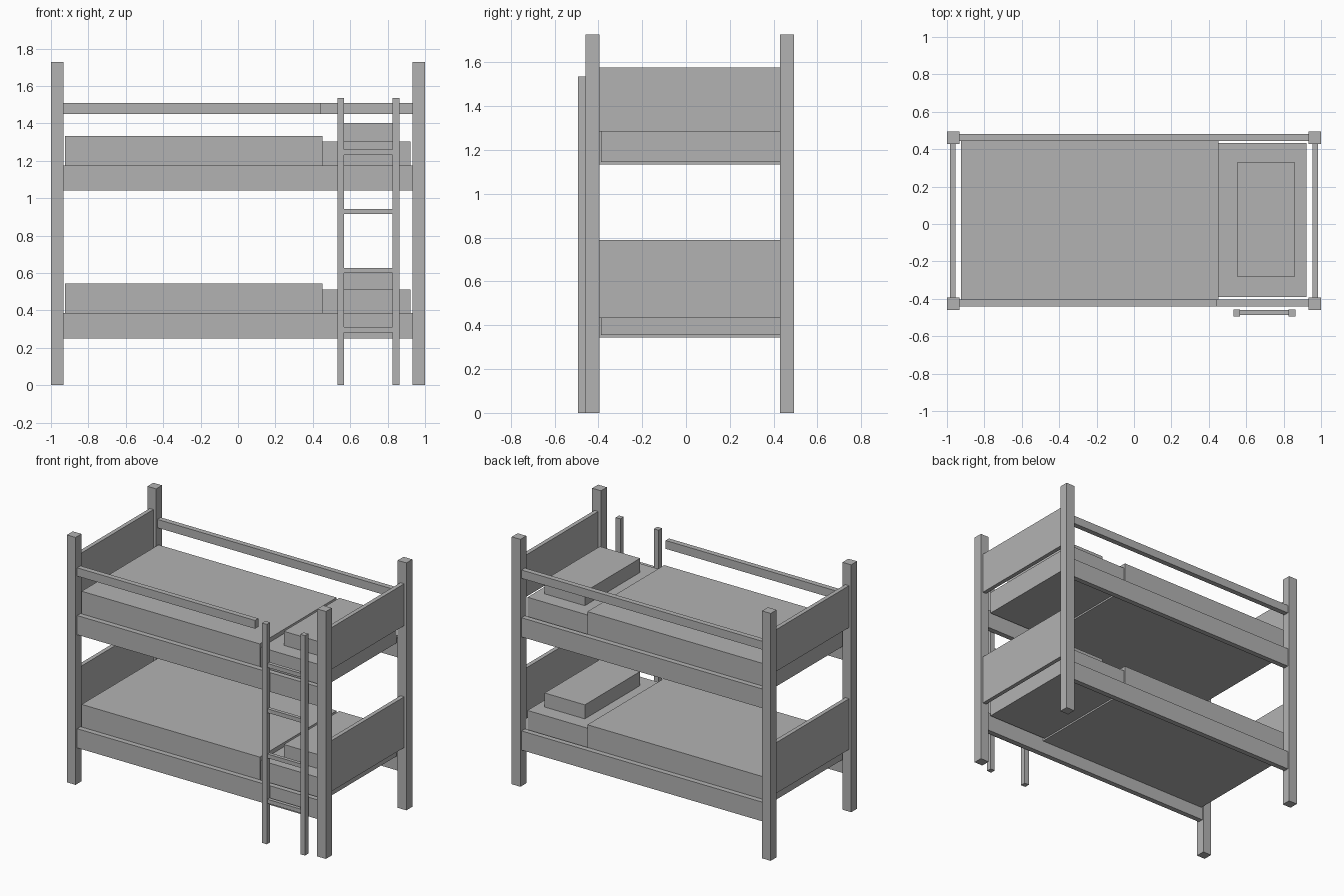
import bpy

if "Cube" in bpy.data.objects:
    bpy.data.objects.remove(bpy.data.objects["Cube"])

grey = bpy.data.materials.new("plain_grey")
grey.diffuse_color = (0.45, 0.45, 0.45, 1)
grey.use_nodes = True
grey.node_tree.nodes["Principled BSDF"].inputs["Base Color"].default_value = grey.diffuse_color


def box(name, x0, x1, y0, y1, z0, z1):
    """Axis-aligned box between two corners."""
    bpy.ops.mesh.primitive_cube_add(
        size=1, location=((x0 + x1) / 2, (y0 + y1) / 2, (z0 + z1) / 2))
    ob = bpy.context.object
    ob.name = name
    ob.scale = (x1 - x0, y1 - y0, z1 - z0)
    bpy.ops.object.transform_apply(location=False, rotation=False, scale=True)
    ob.data.materials.append(grey)
    return ob


# Depth ranges of the front and back posts and rails
POST_Y = {"front": (-0.459, -0.394), "back": (0.429, 0.494)}
RAIL_Y = {"front": (-0.441, -0.404), "back": (0.444, 0.481)}

# Corner posts
for side, (y0, y1) in POST_Y.items():
    box(side + "_left_post", -1.0, -0.933, y0, y1, 0, 1.727)
    box(side + "_right_post", 0.933, 1.0, y0, y1, 0, 1.727)

# Two bunks: base height offset, bottom and top of the end boards
for bunk, dz, board_z0, board_z1 in (("lower", 0.0, 0.434, 0.788),
                                     ("upper", 0.79, 1.285, 1.577)):
    # Long side rails
    for side, (y0, y1) in RAIL_Y.items():
        box(f"{bunk}_{side}_bed_rail", -0.934, 0.934, y0, y1, 0.251 + dz, 0.385 + dz)
    # Head and foot boards
    box(bunk + "_footboard", -0.983, -0.954, -0.395, 0.43, board_z0, board_z1)
    box(bunk + "_headboard", 0.954, 0.983, -0.395, 0.43, board_z0, board_z1)
    # Bedding
    box(bunk + "_mattress", -0.918, 0.921, -0.389, 0.433, 0.355 + dz, 0.513 + dz)
    box(bunk + "_blanket", -0.925, 0.451, -0.404, 0.444, 0.343 + dz, 0.543 + dz)
    box(bunk + "_pillow", 0.551, 0.862, -0.281, 0.329, 0.513 + dz, 0.611 + dz)

# Guard rails, the front one stopping short at the ladder
box("front_guard_rail", -0.934, 0.44, *RAIL_Y["front"], 1.45, 1.508)
box("back_guard_rail", -0.934, 0.934, *RAIL_Y["back"], 1.45, 1.508)

# Ladder
box("ladder_left_stile", 0.531, 0.568, -0.494, -0.457, 0, 1.535)
box("ladder_right_stile", 0.827, 0.863, -0.494, -0.457, 0, 1.535)
for i in range(4):
    z = 0.283 + 0.316 * i
    box(f"ladder_rung_{i + 1}", 0.565, 0.83, -0.486, -0.461, z, z + 0.028)
